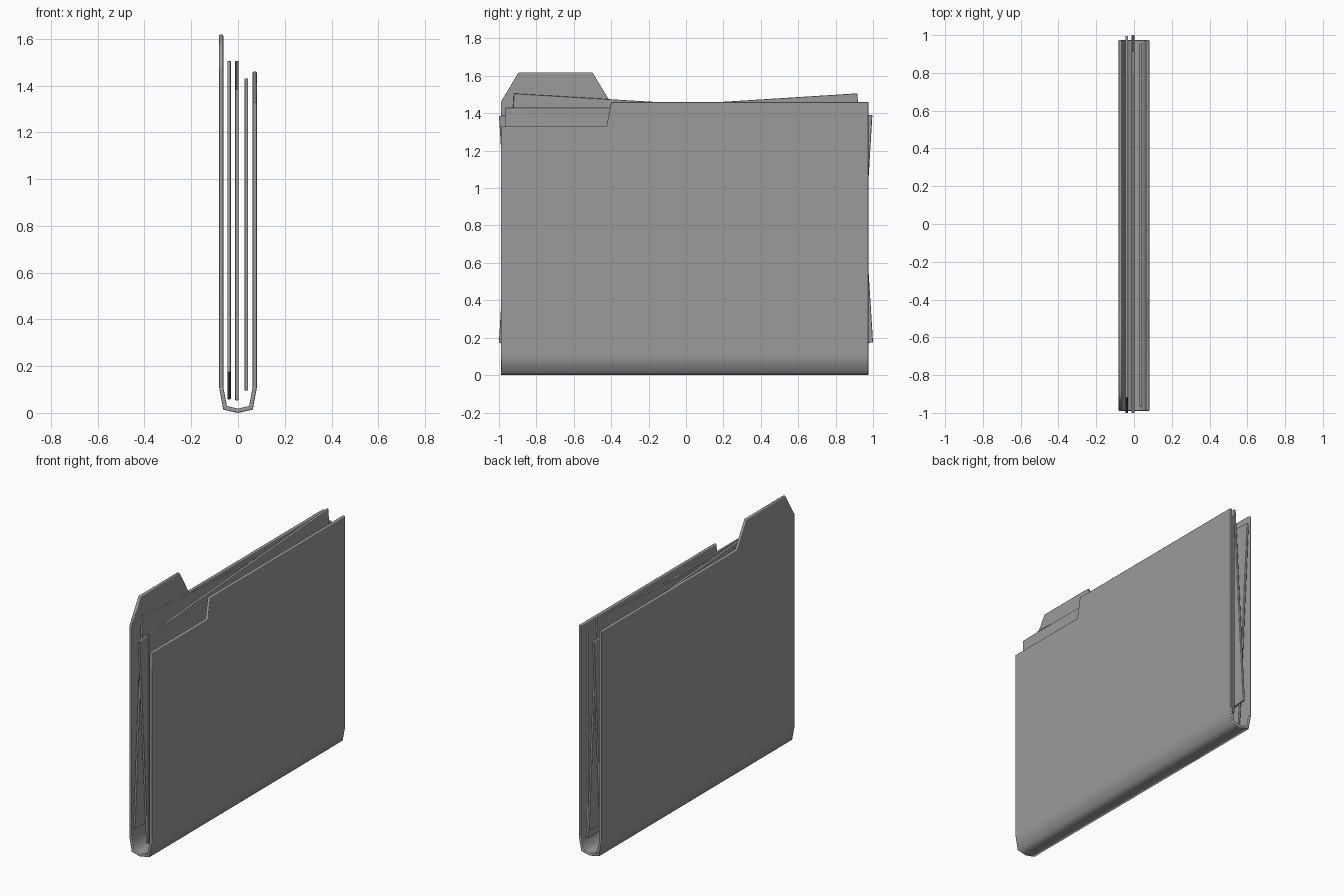
import bpy, bmesh, math

if "Cube" in bpy.data.objects:
    bpy.data.objects.remove(bpy.data.objects["Cube"])

Y0, Y1 = -0.99, 0.975      # folder ends
TOP = 1.46                 # top edge of both covers

grey = bpy.data.materials.new("dark_grey")
grey.diffuse_color = (0.33, 0.33, 0.33, 1)
grey.use_nodes = True
grey.node_tree.nodes["Principled BSDF"].inputs["Base Color"].default_value = grey.diffuse_color


def new_object(name, bm):
    mesh = bpy.data.meshes.new(name)
    bm.to_mesh(mesh)
    bm.free()
    mesh.materials.append(grey)
    mesh.shade_smooth()
    obj = bpy.data.objects.new(name, mesh)
    bpy.context.collection.objects.link(obj)
    return obj


def soften(obj, width):
    """Softly rounded rims, while the broad faces stay flat."""
    bevel = obj.modifiers.new("soft_rim", 'BEVEL')
    bevel.width = width
    bevel.segments = 2
    bevel.limit_method = 'ANGLE'
    bevel.angle_limit = math.radians(80)
    obj.modifiers.new("flat_faces", 'WEIGHTED_NORMAL')


# Folder: one folded outer skin (front cover, spine, back cover), thickened inward
bm = bmesh.new()
spine = [(0.081, 0.11), (0.063, 0.014), (0.0, 0.0), (-0.063, 0.014), (-0.081, 0.11)]
near = [bm.verts.new((x, Y0, z)) for x, z in spine]
far = [bm.verts.new((x, Y1, z)) for x, z in spine]
for i in range(len(spine) - 1):
    bm.faces.new((near[i], near[i + 1], far[i + 1], far[i]))

# front cover with the cut-away corner
front = [(Y1, TOP), (-0.40, TOP), (-0.425, 1.33), (Y0, 1.33)]
bm.faces.new([near[0], far[0]] + [bm.verts.new((0.081, y, z)) for y, z in front])

# back cover with the raised tab
back = [(Y0, TOP), (-0.895, 1.618), (-0.5, 1.618), (-0.405, TOP), (Y1, TOP)]
bm.faces.new([far[-1], near[-1]] + [bm.verts.new((-0.081, y, z)) for y, z in back])

folder = new_object("folder", bm)
solid = folder.modifiers.new("thickness", 'SOLIDIFY')
solid.thickness = 0.018
solid.offset = -1
solid.use_even_offset = True
soften(folder, 0.005)


# Loose sheets inside, two of them slightly askew
def sheet(name, x, y, z, tilt):
    bm = bmesh.new()
    bmesh.ops.create_cube(bm, size=1)
    bmesh.ops.scale(bm, vec=(0.015, 1.92, 1.335), verts=bm.verts)
    obj = new_object(name, bm)
    obj.location = (x, y, z)
    obj.rotation_euler.x = math.radians(tilt)
    soften(obj, 0.004)


sheet("sheet_back", -0.038, -0.002, 0.782, -3.45)
sheet("sheet_middle", -0.005, 0.0, 0.78, 3.6)
sheet("sheet_front", 0.036, -0.006, 0.763, 0)
